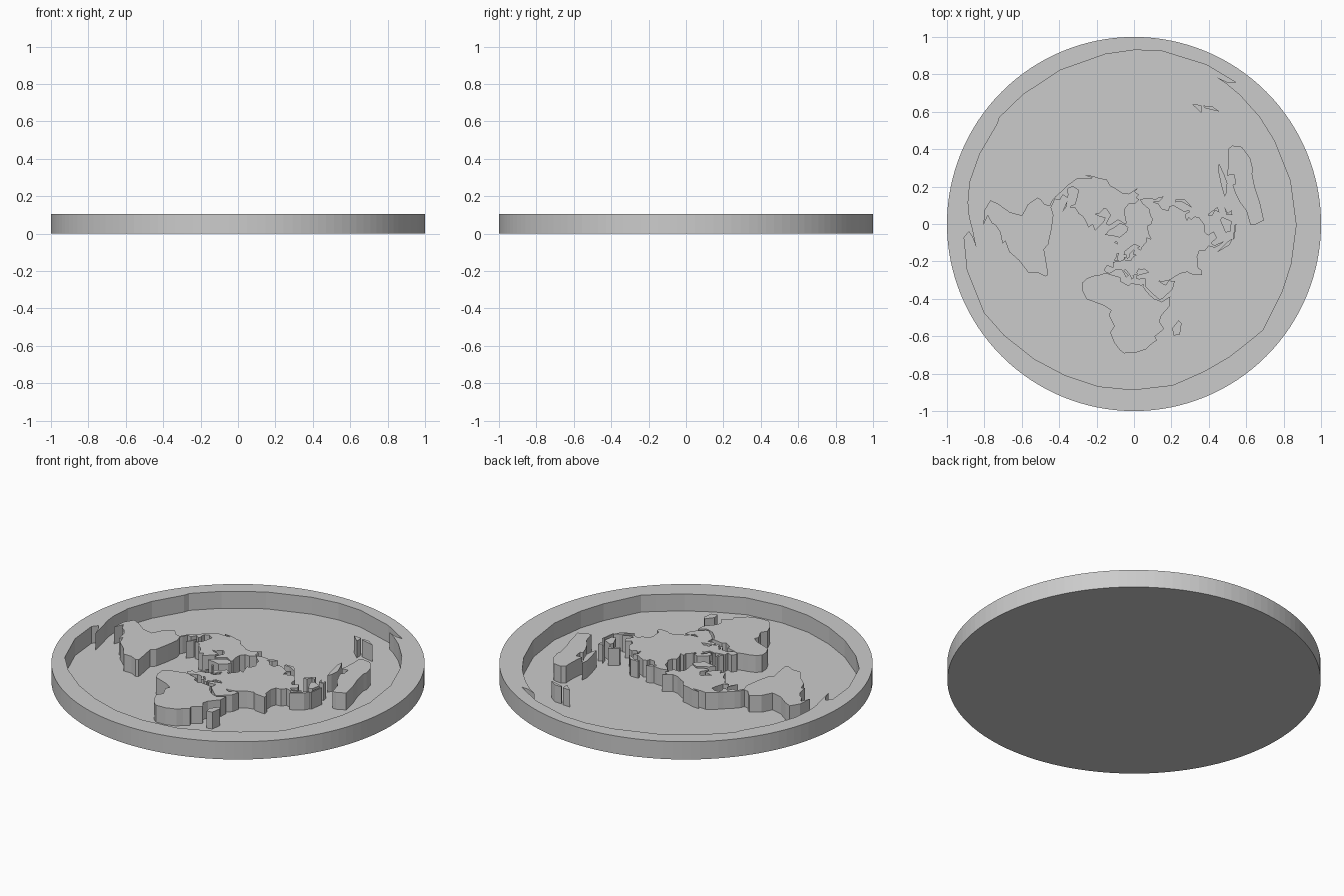
import bpy, bmesh, math

FLOOR, TOP, SIDES = 0.005, 0.105, 128
MERIDIAN = 24.4          # longitude that points to the front

grey = bpy.data.materials.new("plain grey")
grey.diffuse_color = (0.6, 0.6, 0.6, 1)


def project(lon, lat):
    """Polar equidistant map: north pole in the centre, south pole on the rim."""
    a, r = math.radians(lon - MERIDIAN), (90 - lat) / 180
    return (r * math.sin(a), -r * math.cos(a), FLOOR - 0.001)


def finish(name, bm):
    bmesh.ops.recalc_face_normals(bm, faces=bm.faces[:])
    mesh = bpy.data.meshes.new(name)
    bm.to_mesh(mesh)
    bm.free()
    mesh.materials.append(grey)
    bpy.context.collection.objects.link(bpy.data.objects.new(name, mesh))


def land(name, outline, rim=False):
    """Raised slab from a coast line; with rim it fills outwards to the disc edge."""
    bm = bmesh.new()
    coast = [bm.verts.new(project(*p)) for p in outline]
    if rim:
        edge = [bm.verts.new((math.cos(t), math.sin(t), FLOOR - 0.001))
                for t in (2 * math.pi * i / SIDES for i in range(SIDES))]
        edges = [bm.edges.new((loop[i - 1], loop[i]))
                 for loop in (coast, edge) for i in range(len(loop))]
        bmesh.ops.triangle_fill(bm, use_beauty=True, edges=edges, normal=(0, 0, 1))
    else:
        bm.faces.new(coast)
    ext = bmesh.ops.extrude_face_region(bm, geom=bm.faces[:], use_keep_orig=True)
    for v in ext["geom"]:
        if isinstance(v, bmesh.types.BMVert):
            v.co.z = TOP
    finish(name, bm)


# Thin sea floor disc
bm = bmesh.new()
bmesh.ops.create_circle(bm, cap_ends=True, radius=1, segments=SIDES)
ext = bmesh.ops.extrude_face_region(bm, geom=bm.faces[:], use_keep_orig=True)
bmesh.ops.translate(bm, vec=(0, 0, FLOOR),
                    verts=[v for v in ext["geom"] if isinstance(v, bmesh.types.BMVert)])
finish("sea_floor", bm)

# Southern ice rim
land("ice_rim", [
    (0, -70), (12, -70), (24, -69.5), (38, -69.5), (50, -67), (60, -67.3), (70, -68.5),
    (75, -70.5), (80, -68), (90, -66.5), (100, -65.8), (114, -66), (130, -66), (145, -67),
    (155, -68.7), (165, -70.5), (171, -71.5), (175, -72), (171, -73.5), (168.6, -77.8),
    (180, -78.3), (-165, -78.5), (-156, -77.5), (-146, -75.7), (-130, -74.2),
    (-115, -74), (-104, -75.2), (-102, -73), (-90, -73), (-80, -73), (-73, -71),
    (-68, -68.5), (-64, -65.5), (-57, -63.3), (-60.5, -65.5), (-63, -69), (-61, -74),
    (-50, -76.5), (-35, -77.5), (-25, -74.5), (-12, -71.5)], rim=True)

# Continents (longitude, latitude)
land("north_america", [
    (-168, 66), (-156, 71), (-141, 70), (-125, 73), (-110, 78), (-95, 81), (-75, 83),
    (-62, 82), (-75, 78), (-80, 74), (-70, 71), (-62, 66), (-66, 63), (-78, 65), (-86, 66),
    (-94, 60), (-93, 57.5), (-82, 55), (-80, 51.5), (-79, 55), (-78, 62), (-70, 61),
    (-61, 56), (-56, 52), (-65, 50), (-61, 46), (-70, 43), (-74, 40), (-76, 36), (-81, 31),
    (-80, 26), (-82, 27), (-84, 30), (-90, 29.5), (-97, 27.5), (-97, 21), (-94, 18),
    (-91, 19), (-90, 21), (-87, 21), (-88, 16), (-83.5, 15), (-83, 10), (-79, 9.5),
    (-77, 8.5), (-78, 7), (-81, 7.5), (-85, 10), (-92, 14.5), (-96, 16), (-105, 20),
    (-108, 25), (-114, 31), (-110, 23), (-115, 29), (-118, 34), (-124, 40), (-124, 47),
    (-128, 51), (-135, 58), (-146, 60.5), (-152, 59), (-162, 55), (-157, 59),
    (-165, 61.5), (-161, 64.5)])
land("south_america", [
    (-77, 8.5), (-72, 12), (-62, 10.5), (-52, 5), (-50, 0), (-40, -3), (-35, -6), (-35, -9),
    (-39, -14), (-41, -22), (-48, -26), (-53, -33), (-58, -35), (-57, -38), (-62, -39),
    (-65, -43), (-66, -47), (-69, -51), (-65, -55), (-71, -54.5), (-75, -50), (-74, -42),
    (-71, -30), (-70, -18), (-76, -14), (-81, -6), (-80, -2), (-78, 2), (-78, 7)])
land("africa", [
    (-6, 35.5), (10, 37), (11, 33.5), (19, 30.5), (22, 33), (31, 31), (34, 31), (32.7, 29.5),
    (35, 24), (37, 20), (39.5, 15.5), (43, 12), (44, 10.5), (51, 12), (48, 4), (41, -2),
    (39, -7), (40.5, -15), (35, -20), (35.5, -24), (32.5, -27), (30, -31), (25, -34),
    (20, -34.8), (18, -32), (15, -26), (12, -17), (13.5, -10), (9, -1), (9.5, 4), (4, 6.3),
    (-8, 4.5), (-13, 8.5), (-17, 14.5), (-16.5, 21), (-13, 27.5), (-9.5, 31)])
land("asia", [
    (-169, 66), (180, 62.5), (170, 60), (163, 58.5), (162, 55), (157, 51), (156, 57),
    (163, 62), (155, 59.5), (143, 59.5), (136, 54.5), (141, 52), (140, 48), (132, 43),
    (128, 40), (129, 35.5), (126.5, 35), (125, 39.5), (121, 39.5), (118, 39), (122, 37),
    (119, 35), (121.5, 31), (120, 27), (114, 22.3), (108, 21.5), (106, 18), (109, 13),
    (105, 9), (100.5, 13.5), (99.5, 10), (103.5, 2), (100.5, 5), (98, 9), (98, 15),
    (94, 17), (92, 22), (87, 21.5), (80, 15), (80, 11), (77.5, 8), (73, 17), (72.5, 21),
    (67, 25), (57, 26), (51, 28), (48, 30), (48, 40), (60, 55), (60, 69), (67, 72.5),
    (73, 68), (80, 73), (105, 77.5), (114, 74), (130, 71.5), (140, 72.5), (160, 69.7),
    (180, 69)])
land("europe_and_arabia", [
    (48, 30), (50, 26.5), (52, 24), (56, 26), (60, 22.5), (55, 17), (45, 13), (43, 13),
    (39, 21), (35, 28), (34.5, 31), (36, 36.5), (30, 36.5), (27, 37), (26.5, 40), (30, 41),
    (36, 41.5), (41.5, 41.5), (37, 45.5), (33, 45), (30.5, 46.5), (28, 43.5), (28.5, 41.3),
    (23.5, 40.5), (24, 37.5), (22, 36.7), (19.5, 41), (13.5, 45.5), (12.5, 44),
    (18.5, 40.2), (16, 38), (10, 44), (3, 43), (0, 39), (-2, 36.8), (-6, 36.2), (-9, 37),
    (-9, 43), (-1.5, 43.5), (-4.5, 48.3), (2, 51), (8, 53.8), (8, 57), (10.5, 57.5),
    (10, 54.3), (19, 54.5), (21, 57), (24, 59.2), (29, 60), (22, 60.5), (25, 65.3),
    (21.5, 64), (17, 61), (17, 58), (13, 55.5), (10.5, 59.3), (6, 58.3), (5, 62),
    (14, 67.5), (25, 71), (40, 67.5), (33, 66.7), (38, 64), (44, 67), (60, 69), (60, 55),
    (48, 40)])
land("australia", [
    (142, -11), (145, -15), (149, -20.5), (153, -26), (153, -31), (150, -37.5),
    (144, -38.5), (139, -36), (137.5, -33.5), (131, -31.5), (124, -33), (116, -35),
    (114, -26), (114, -22), (121, -19), (126, -14), (131, -12), (136, -12), (136, -15),
    (140.5, -17.5)])

# Islands
land("greenland", [(-45, 60), (-53, 66), (-55, 70), (-70, 76.5), (-60, 81.5), (-32, 83.5),
                   (-18, 80), (-22, 71), (-38, 66)])
land("new_guinea", [(131, -1), (138, -1.8), (147, -6), (150, -10.5), (143, -9), (138, -8),
                    (133, -4)])
land("new_zealand_north", [(173, -35), (178.5, -38), (175, -41.5), (174, -39)])
land("new_zealand_south", [(173, -40.7), (174, -42), (171, -46), (167, -46)])
land("borneo", [(109, 1.5), (117, 7), (119, 5), (116, -4), (110, -3)])
land("sumatra", [(95.5, 5.5), (104, -2), (106, -6), (102, -4)])
land("java", [(105.5, -6.3), (114, -7), (114.5, -8.6), (106, -7.5)])
land("sulawesi", [(120, 0.5), (125, 1.5), (121, -1), (122.5, -5), (119.5, -5)])
land("philippines", [(120.5, 18), (122, 18), (126, 8), (122, 7), (124, 11), (120.5, 14)])
land("japan", [(130, 32), (136, 34), (140.5, 36), (145, 43.5), (142, 45), (140, 40),
               (136, 37)])
land("britain", [(-5, 50), (1.3, 51.5), (-1.8, 55), (-3, 58.5), (-6, 57), (-4, 54)])
land("iceland", [(-22, 64), (-15, 64.5), (-16, 66.3), (-23, 66)])
land("cuba", [(-85, 22), (-75, 20), (-80, 23)])
land("madagascar", [(49.3, -12), (50, -16), (47, -25), (44, -24), (44.5, -17)])
